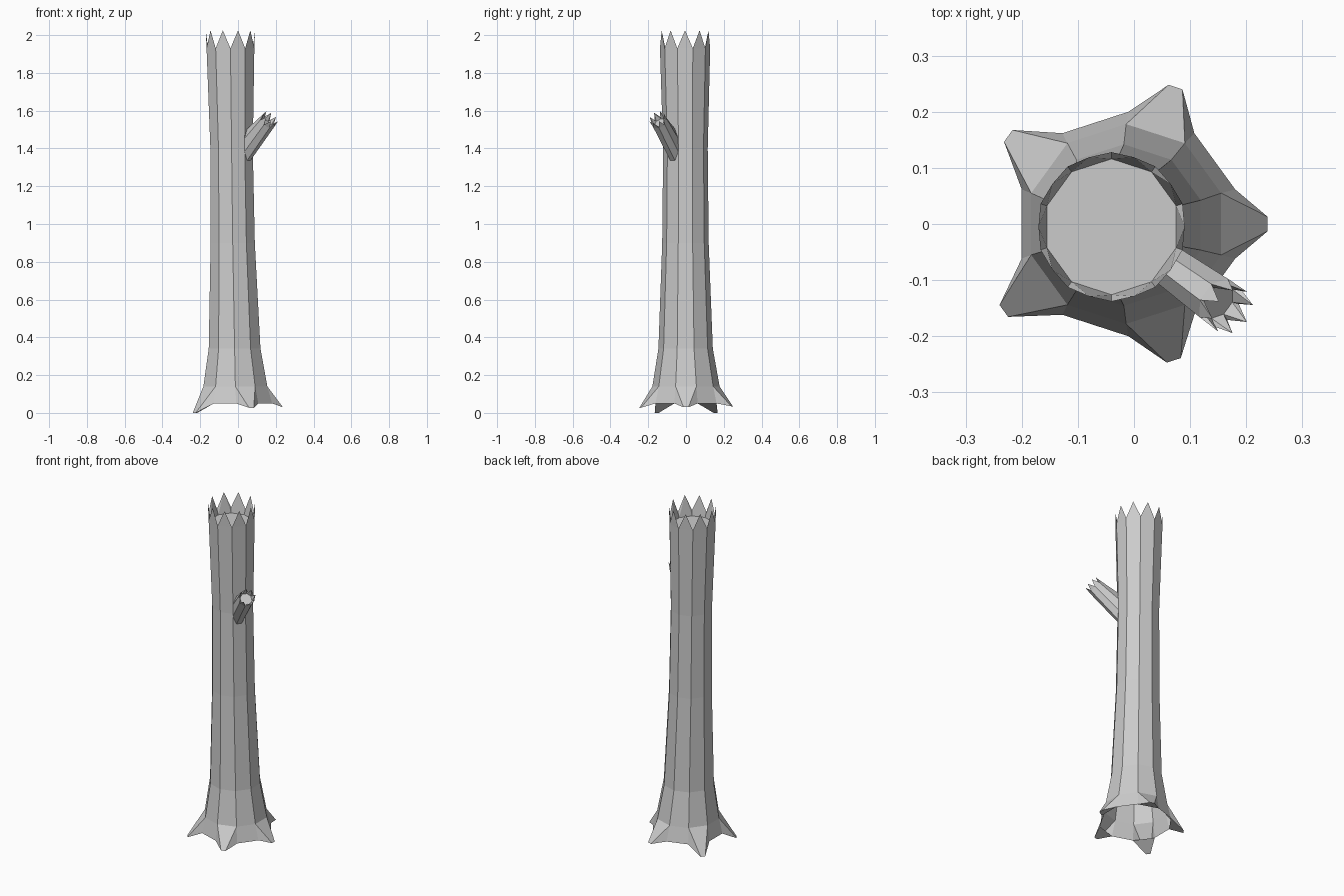
import bpy, bmesh
from math import cos, sin, radians
from mathutils import Vector

if "Cube" in bpy.data.objects:
    bpy.data.objects.remove(bpy.data.objects["Cube"])


def bridge(bm, a, b, skip=()):
    n = len(a)
    for i in range(n):
        if i not in skip:
            j = (i + 1) % n
            bm.faces.new((a[i], a[j], b[j], b[i]))


def splintered_end(bm, outer, axis, height, inset, sink):
    """Crown of pointed teeth round a sunken flat cap."""
    n = len(outer)
    c = sum((v.co for v in outer), Vector()) / n
    inner = [bm.verts.new(c + (v.co - c) * inset - axis * sink) for v in outer]
    for i in range(n):
        j = (i + 1) % n
        mid = (outer[i].co + outer[j].co) / 2
        tip = bm.verts.new(c + (mid - c) * 1.03 + axis * height)
        bm.faces.new((outer[i], outer[j], tip))
        bm.faces.new((inner[j], inner[i], tip))
        bm.faces.new((inner[i], outer[i], tip))
        bm.faces.new((outer[j], inner[j], tip))
    bm.faces.new(inner)


def finish(bm, name):
    bmesh.ops.recalc_face_normals(bm, faces=bm.faces)
    me = bpy.data.meshes.new(name)
    bm.to_mesh(me)
    bm.free()
    ob = bpy.data.objects.new(name, me)
    bpy.context.collection.objects.link(ob)
    return ob


# Trunk: ten-sided rings as (z, centre x, centre y, radius), open underneath
SIDES = 10
rings_def = [(0.05, -0.01, 0, 0.200), (0.14, -0.014, 0, 0.178),
             (0.34, -0.018, -0.002, 0.144), (0.90, -0.028, -0.003, 0.123),
             (1.40, -0.034, -0.003, 0.118), (1.93, -0.04, -0.005, 0.133)]
bm = bmesh.new()
rings = []
for z, cx, cy, r in rings_def:
    rings.append([bm.verts.new((cx + r * cos(radians(36 * k - 18)),
                                cy + r * sin(radians(36 * k - 18)), z))
                  for k in range(SIDES)])
root_faces = range(0, SIDES, 2)
for i in range(len(rings) - 1):
    bridge(bm, rings[i], rings[i + 1], root_faces if i == 0 else ())
splintered_end(bm, rings[-1], Vector((0, 0, 1)), 0.095, 0.91, 0.03)

# Roots: alternate bottom faces drawn out to narrow wedge tips (x, y, z)
tips = [(0.238, 0, 0.03), (0.074, 0.244, 0.035), (-0.224, 0.157, 0.005),
        (-0.232, -0.155, 0.003), (0.071, -0.243, 0.027)]
for k, p in zip(root_faces, tips):
    j = (k + 1) % SIDES
    a = radians(36 * k)
    side = Vector((-sin(a), cos(a), 0)) * 0.013
    t0, t1 = bm.verts.new(Vector(p) - side), bm.verts.new(Vector(p) + side)
    lo, up = rings[0], rings[1]
    bm.faces.new((up[k], up[j], t1, t0))
    bm.faces.new((lo[j], lo[k], t0, t1))
    bm.faces.new((lo[k], up[k], t0))
    bm.faces.new((up[j], lo[j], t1))
# Drop the lowest point exactly onto the ground
low = min(v.co.z for v in bm.verts)
for v in bm.verts:
    if v.co.z < low + 0.004:
        v.co.z = 0
finish(bm, "trunk_with_roots")

# Broken branch stub, rising at 45 degrees from one trunk face
bm = bmesh.new()
a = radians(-36)
out = Vector((cos(a), sin(a), 0))
side = Vector((-sin(a), cos(a), 0))
axis = (out + Vector((0, 0, 1))).normalized()
up = side.cross(axis) * -1
base_c = Vector((0.053, -0.068, 1.415))
end_c = Vector((0.152, -0.139, 1.537))
base, end = [], []
for k in range(8):
    t = radians(45 * k + 22.5)
    base.append(bm.verts.new(base_c + side * 0.039 * cos(t) + Vector((0, 0, 0.092 * sin(t)))))
    end.append(bm.verts.new(end_c + (side * cos(t) + axis.cross(side) * sin(t)) * 0.046))
bridge(bm, base, end)
splintered_end(bm, end, axis, 0.042, 0.75, 0.005)
finish(bm, "broken_branch")
